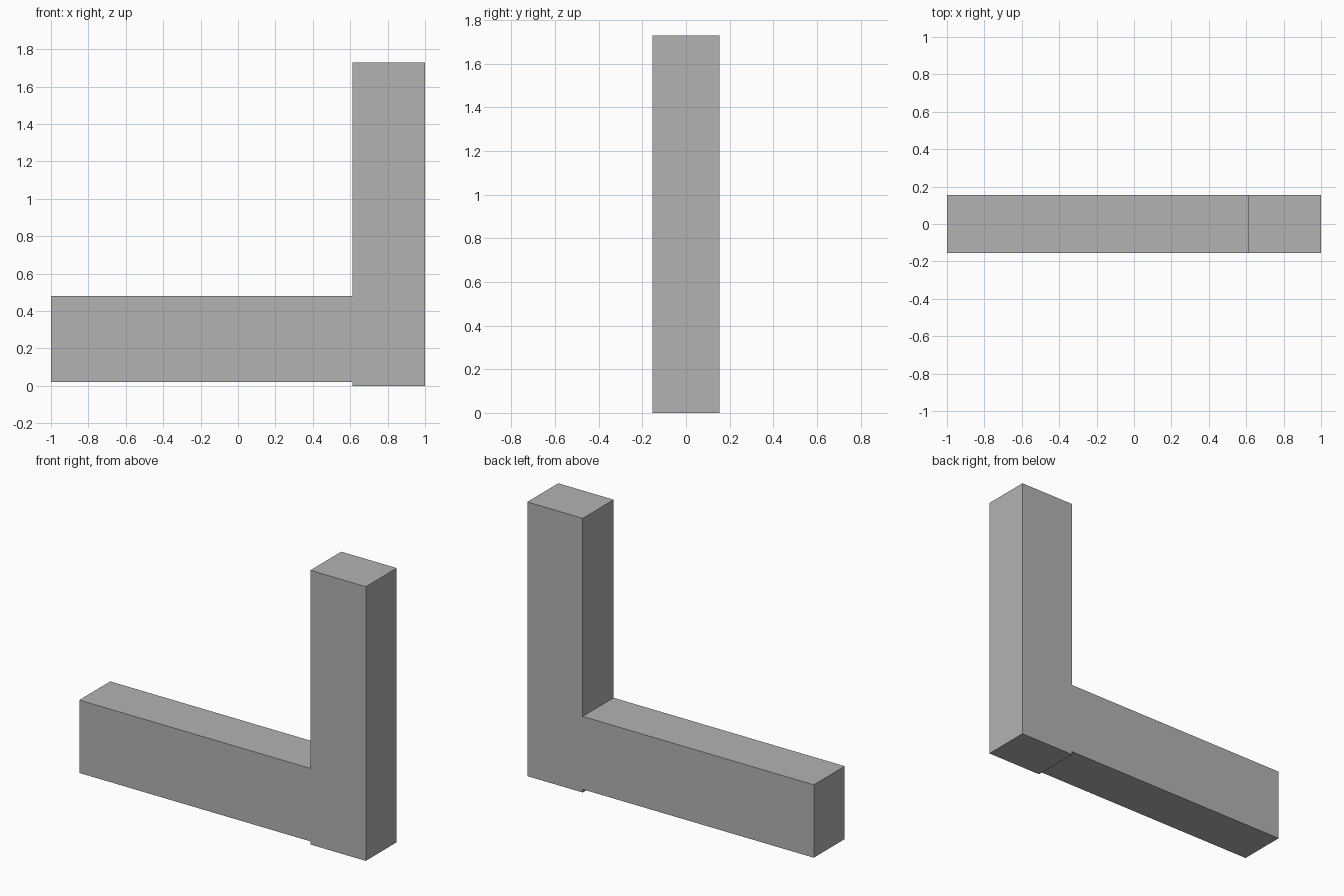
import bpy
import bmesh

cube = bpy.data.objects.get("Cube")
if cube:
    bpy.data.objects.remove(cube, do_unlink=True)

HALF_DEPTH = 0.154

# Plain grey material
grey = bpy.data.materials.new("plain_grey")
grey.use_nodes = True
colour = (0.45, 0.45, 0.45, 1)
grey.diffuse_color = colour
grey.node_tree.nodes["Principled BSDF"].inputs["Base Color"].default_value = colour


def extrude_profile(name, profile, half_depth, material):
    """Extrude an outline in the xz plane symmetrically along y."""
    bm = bmesh.new()
    face = bm.faces.new([bm.verts.new((x, -half_depth, z)) for x, z in profile])
    result = bmesh.ops.extrude_face_region(bm, geom=[face])
    moved = [v for v in result["geom"] if isinstance(v, bmesh.types.BMVert)]
    bmesh.ops.translate(bm, verts=moved, vec=(0, 2 * half_depth, 0))
    bmesh.ops.recalc_face_normals(bm, faces=bm.faces)
    mesh = bpy.data.meshes.new(name)
    bm.to_mesh(mesh)
    bm.free()
    mesh.materials.append(material)
    obj = bpy.data.objects.new(name, mesh)
    bpy.context.collection.objects.link(obj)
    return obj


# Tall post joined to a long low beam, whose underside is slightly raised
outline = [
    (-1, 0.02), (0.613, 0.02), (0.613, 0), (1, 0),
    (1, 1.73), (0.613, 1.73), (0.613, 0.48), (-1, 0.48),
]
extrude_profile("post_and_beam", outline, HALF_DEPTH, grey)
